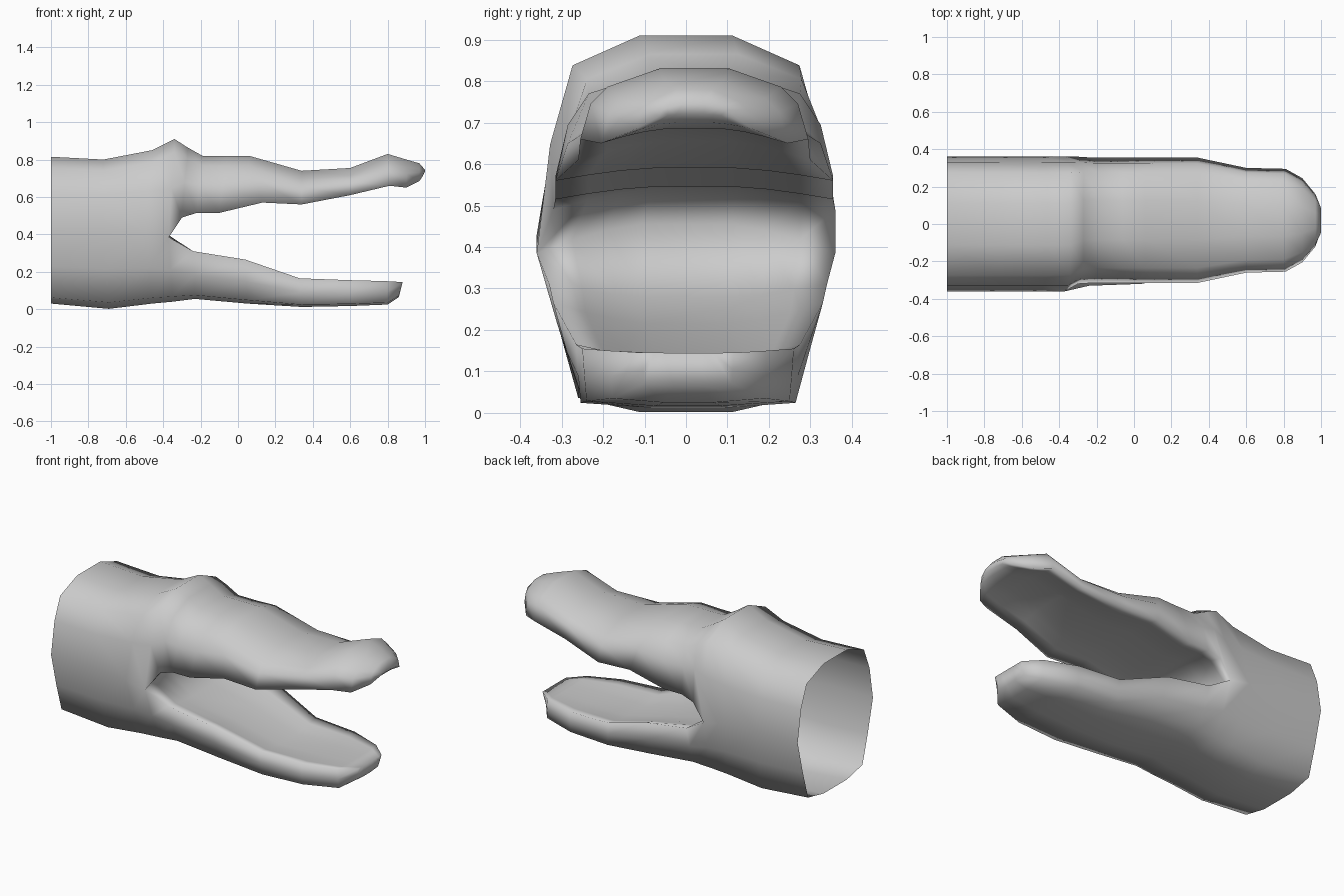
import bpy
import bmesh

cube = bpy.data.objects.get("Cube")
if cube:
    bpy.data.objects.remove(cube, do_unlink=True)

# Stations along the head: crest x, crest z, rim x, rim z, rim half width
NECK_TOP = [(-1, .815, -1, .43, .36), (-.72, .80, -.72, .43, .36),
            (-.46, .85, -.5, .41, .36), (-.34, .91, -.37, .385, .36)]
UPPER = [(-.27, .865, -.30, .49, .34), (-.19, .82, -.22, .515, .335),
         (-.06, .82, -.10, .515, .335), (.06, .82, .13, .57, .335),
         (.34, .74, .34, .56, .335), (.6, .755, .6, .61, .28),
         (.8, .83, .81, .66, .275), (.9, .80, .9, .65, .225),
         (.97, .78, .97, .685, .14), (1, .745, .99, .715, .085)]
NECK_BOTTOM = [(-1, .03, -1, .43, .36), (-.69, .002, -.72, .43, .36),
               (-.46, .03, -.5, .41, .36), (-.35, .04, -.37, .385, .36)]
LOWER = [(-.23, .055, -.24, .31, .335), (.05, .03, .04, .265, .325),
         (.34, .012, .33, .165, .27), (.6, .017, .6, .155, .255),
         (.8, .025, .79, .15, .19), (.86, .065, .88, .145, .11)]
# Rise of the palate and dip of the mouth floor at each jaw station
PALATE = [.05, .035, .03, .03, .03, .045, .03, .035, .015, .005]
FLOOR = [-.03, -.05, -.03, -.015, -.008, 0]

bm = bmesh.new()


def row(half, shift):
    """Mirror half a cross-section, rim to middle, into a full row."""
    pts = half + [(x, -y, z) for x, y, z in reversed(half)]
    return [bm.verts.new((x, y + shift, z)) for x, y, z in pts]


def outer_row(station, upper, shift=0):
    xc, zc, xr, zr, w = station
    h = zr - zc
    xm = (xc + xr) / 2
    if upper:
        shoulder, cheek = .76 * w, .91 * w
        drop = max(-.03 + .08 * h, .3 * h)
    else:
        shoulder = min(.26, .96 * w)
        cheek, drop = (w + shoulder) / 2, .08 * h
    return row([(xr, w, zr), (xm, cheek, zc + .5 * h),
                (xc, shoulder, zc + drop), (xc, .31 * w, zc)], shift)


def inner_row(station, rise, shift=0, back=0):
    xr, zr, w = station[2:]
    return row([(xr, w, zr),
                (xr - .4 * back, .76 * w, zr + .45 * rise),
                (xr - .8 * back, .53 * w, zr + .8 * rise),
                (xr - back, .3 * w, zr + rise)], shift)


def loft(rows):
    for a, b in zip(rows, rows[1:]):
        for i in range(len(a) - 1):
            bm.faces.new((a[i], a[i + 1], b[i + 1], b[i]))


def jaw(neck, stations, rises, upper, shift):
    """Neck half, jaw skin, rounded tip and mouth lining as one sheet."""
    skin = [outer_row(s, upper) for s in neck]
    skin += [outer_row(s, upper, shift) for s in stations]
    lining = [inner_row(neck[-1], .07, back=.08)]
    lining += [inner_row(s, r, shift) for s, r in zip(stations, rises)]
    loft(skin + lining[::-1])


jaw(NECK_TOP, UPPER, PALATE, True, .02)
jaw(NECK_BOTTOM, LOWER, FLOOR, False, .005)

# Join the two halves along the neck sides and the back of the mouth
bmesh.ops.remove_doubles(bm, verts=bm.verts, dist=.0005)
bmesh.ops.dissolve_degenerate(bm, edges=bm.edges, dist=.0005)
bmesh.ops.recalc_face_normals(bm, faces=bm.faces)
# The upper crest must face outward
crest = max(bm.faces, key=lambda f: f.calc_center_median().z)
if crest.normal.z < 0:
    bmesh.ops.reverse_faces(bm, faces=bm.faces)
for f in bm.faces:
    f.smooth = True

mesh = bpy.data.meshes.new("reptile_head")
bm.to_mesh(mesh)
bm.free()
head = bpy.data.objects.new("reptile_head", mesh)
bpy.context.collection.objects.link(head)

# Single pale grey skin
skin_mat = bpy.data.materials.new("pale_grey")
skin_mat.use_nodes = True
grey = (.6, .6, .6, 1)
skin_mat.diffuse_color = grey
skin_mat.node_tree.nodes["Principled BSDF"].inputs["Base Color"].default_value = grey
mesh.materials.append(skin_mat)
